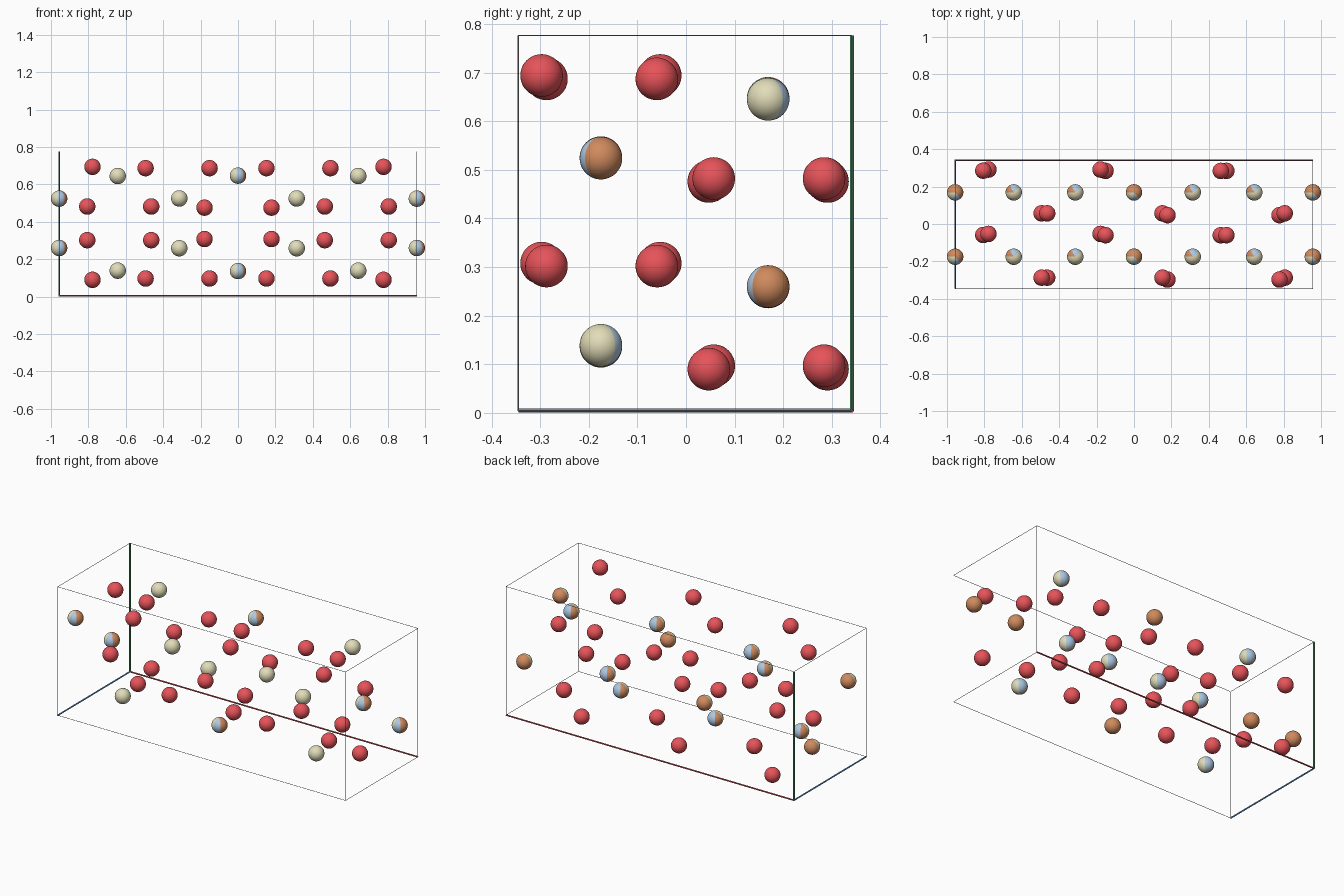
import bpy, bmesh, math
from mathutils import Vector

if "Cube" in bpy.data.objects:
    bpy.data.objects.remove(bpy.data.objects["Cube"])

R_BALL = 0.0438
GLIDE_Y, GLIDE_Z = -0.344, 0.784   # partner ball: y shifted, z flipped


def material(name, rgb):
    m = bpy.data.materials.new(name)
    m.diffuse_color = (*[(c / 255) ** 2.2 for c in rgb], 1)
    m.use_nodes = True
    m.node_tree.nodes["Principled BSDF"].inputs["Base Color"].default_value = m.diffuse_color
    return m


RED = material("red", (230, 84, 90))
TAN = material("tan", (224, 219, 183))
BLUE = material("light blue", (172, 199, 225))
BROWN = material("copper brown", (206, 137, 94))
GREY = material("mid grey", (150, 150, 150))
AXIS_RED = material("rod red", (205, 82, 88))
AXIS_GREEN = material("rod green", (90, 165, 118))
AXIS_BLUE = material("rod blue", (90, 143, 200))


def ball_mesh(name, mats, limits=()):
    """Smooth ball; vertical wedges change material at the azimuth limits."""
    bm = bmesh.new()
    bmesh.ops.create_uvsphere(bm, u_segments=60, v_segments=24, radius=R_BALL)
    for f in bm.faces:
        f.smooth = True
        c = f.calc_center_median()
        azimuth = math.degrees(math.atan2(c.y, c.x))
        f.material_index = sum(azimuth > a for a in limits)
    me = bpy.data.meshes.new(name)
    bm.to_mesh(me)
    bm.free()
    for m in mats:
        me.materials.append(m)
    return me


def place_pair(name, me, x, y, z):
    for p in ((x, y, z), (x, y + GLIDE_Y, GLIDE_Z - z)):
        ob = bpy.data.objects.new(name, me)
        ob.location = p
        bpy.context.collection.objects.link(ob)


def rod(name, a, b, radius, mat):
    a, b = Vector(a), Vector(b)
    bpy.ops.mesh.primitive_cylinder_add(vertices=12, radius=radius,
                                        depth=(b - a).length, location=(a + b) / 2)
    ob = bpy.context.object
    ob.name = name
    ob.rotation_euler = (b - a).to_track_quat('Z', 'Y').to_euler()
    ob.data.materials.append(mat)
    bpy.ops.object.shade_smooth_by_angle()


# Red balls
red_ball = ball_mesh("red_ball", [RED])
for p in ((-.806, .285, .482), (-.778, .291, .090), (-.494, .057, .097),
          (-.464, .057, .482), (-.179, .291, .476), (-.152, .284, .097),
          (.152, .057, .097), (.179, .047, .476), (.464, .284, .482),
          (.494, .284, .097), (.778, .047, .090), (.806, .057, .482)):
    place_pair("red_ball", red_ball, *p)

# Three-coloured balls, mostly tan or mostly brown
tan_ball = ball_mesh("tan_wedge_ball", [TAN, BLUE, BROWN], (42, 120))
brown_ball = ball_mesh("brown_wedge_ball", [TAN, BLUE, BROWN], (-102, -48))
for s in (-1, 1):
    place_pair("tan_wedge_ball", tan_ball, s * .643, .169, .645)
    place_pair("tan_wedge_ball", tan_ball, s * .314, .169, .259)
    place_pair("brown_wedge_ball", brown_ball, s * .9562, .169, .260)
place_pair("brown_wedge_ball", brown_ball, 0, .169, .647)

# Box frame: thick coloured rods meet at the back left bottom corner
X = (-.9562, .9562)
Y = (.341, -.345)
Z = (.0045, .776)
for i in (0, 1):
    for j in (0, 1):
        first = i == 0 and j == 0
        r = .0042 if first else .0012
        rod("length_rod", (X[0], Y[i], Z[j]), (X[1], Y[i], Z[j]), r, AXIS_RED if first else GREY)
        rod("depth_rod", (X[i], Y[0], Z[j]), (X[i], Y[1], Z[j]), r, AXIS_BLUE if first else GREY)
        rod("height_rod", (X[i], Y[j], Z[0]), (X[i], Y[j], Z[1]), r, AXIS_GREEN if first else GREY)
